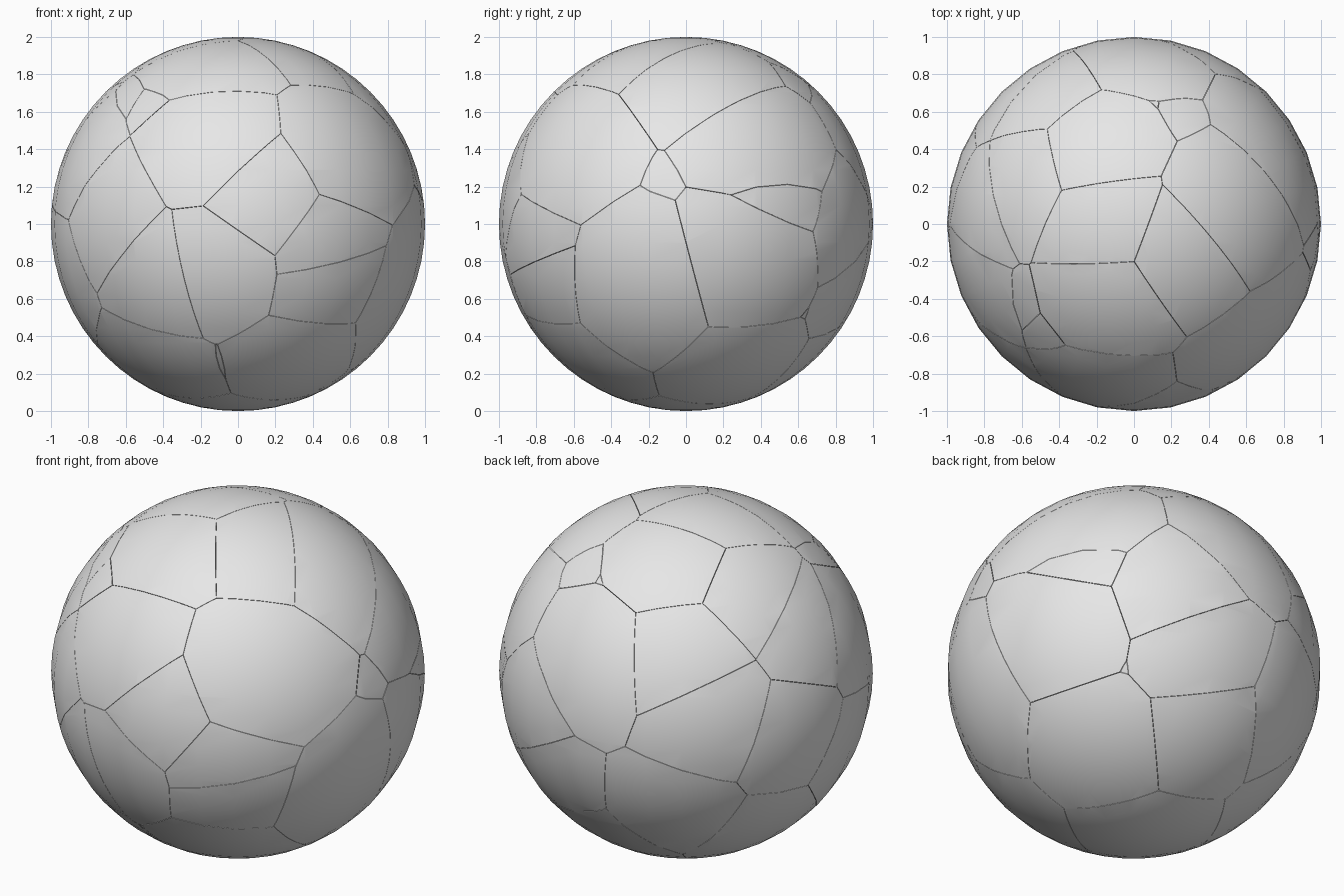
import bpy
import bmesh
from math import radians
from mathutils import Vector

default_cube = bpy.data.objects.get("Cube")
if default_cube:
    bpy.data.objects.remove(default_cube, do_unlink=True)

CRACK = 0.001          # half the width of a crack
CENTRE = Vector((0, 0, 1))

# Directions of the large shards, as seen from the middle of the ball
FRONT = [
    (-.15, -.89, .42), (.15, -.98, .13), (-.1, -.97, -.23),
    (-.48, -.83, -.29), (-.45, -.45, -.77), (.48, -.86, -.14),
    (.58, -.72, .37), (.49, -.81, -.29), (-.71, -.7, 0),
    (.32, -.6, -.73),
]
SIDES = [
    (.85, -.3, -.4), (.88, .42, -.22), (.76, .52, .41),
    (-.86, .08, .5), (-.88, -.3, .35), (-.95, .31, 0),
    (-.95, -.2, -.25),
]
TOP = [
    (.5, .08, .86), (.26, -.16, .95), (-.14, -.41, .9),
    (-.17, 0, .98), (-.62, .25, .74), (-.22, .42, .88),
]
BACK = [
    (-.5, .71, .5), (-.68, .7, .18), (.02, .9, .42),
    (.45, .89, -.02), (.26, .9, -.36), (-.45, .77, -.45),
]
BOTTOM = [
    (.06, .69, -.71), (.51, .32, -.8), (-.1, 0, -.99), (-.7, .3, -.65),
]
# Seeds lying outside the ball give small chips near the surface
CHIPS = [
    (1.55, -.16, .3), (.85, .94, -.65), (.04, .87, 1.09),
    (.29, .83, 1.09), (-.83, -.58, .94), (-.62, -.8, .94),
    (.25, -1.12, -.78), (-.59, .13, 1.16), (.98, .66, .2),
    (-.14, -.84, -1.1),
]


def make_material(name, colour):
    material = bpy.data.materials.new(name)
    material.use_nodes = True
    material.diffuse_color = colour
    shader = material.node_tree.nodes["Principled BSDF"]
    shader.inputs["Base Color"].default_value = colour
    return material


def cut_away(bm, point, normal):
    """Remove everything beyond a plane and close the cut."""
    if all((v.co - point).dot(normal) <= 0 for v in bm.verts):
        return
    bmesh.ops.bisect_plane(
        bm, geom=bm.verts[:] + bm.edges[:] + bm.faces[:],
        plane_co=point, plane_no=normal, clear_outer=True)
    rim = [e for e in bm.edges if e.is_boundary]
    if rim:
        bmesh.ops.holes_fill(bm, edges=rim, sides=0)


def make_shard(name, seed, others, material):
    """Cut the ball down to the region nearest to one seed."""
    bm = bmesh.new()
    bmesh.ops.create_uvsphere(bm, u_segments=32, v_segments=32, radius=1)
    for other in sorted(others, key=lambda o: (o - seed).length):
        normal = (other - seed).normalized()
        cut_away(bm, (seed + other) / 2 - normal * CRACK, normal)
        if not bm.faces:
            break
    if bm.faces:
        bmesh.ops.recalc_face_normals(bm, faces=bm.faces[:])
        for face in bm.faces:
            face.smooth = True
        mesh = bpy.data.meshes.new(name)
        bm.to_mesh(mesh)
        mesh.set_sharp_from_angle(angle=radians(30))
        mesh.materials.append(material)
        shard = bpy.data.objects.new(name, mesh)
        shard.location = CENTRE
        bpy.context.scene.collection.objects.link(shard)
    bm.free()


grey = make_material("plain grey", (.8, .8, .8, 1))

# Group the seeds by the part of the ball they belong to
groups = {
    "front_shard": FRONT, "side_shard": SIDES, "top_shard": TOP,
    "back_shard": BACK, "bottom_shard": BOTTOM, "chip": CHIPS,
}
seeds = []
for part, points in groups.items():
    for number, point in enumerate(points, start=1):
        seed = Vector(point)
        if part != "chip":
            seed.normalize()
        seeds.append((f"{part}_{number}", seed))

# Break the ball into shards
for name, seed in seeds:
    others = [s for n, s in seeds if n != name]
    make_shard(name, seed, others, grey)
